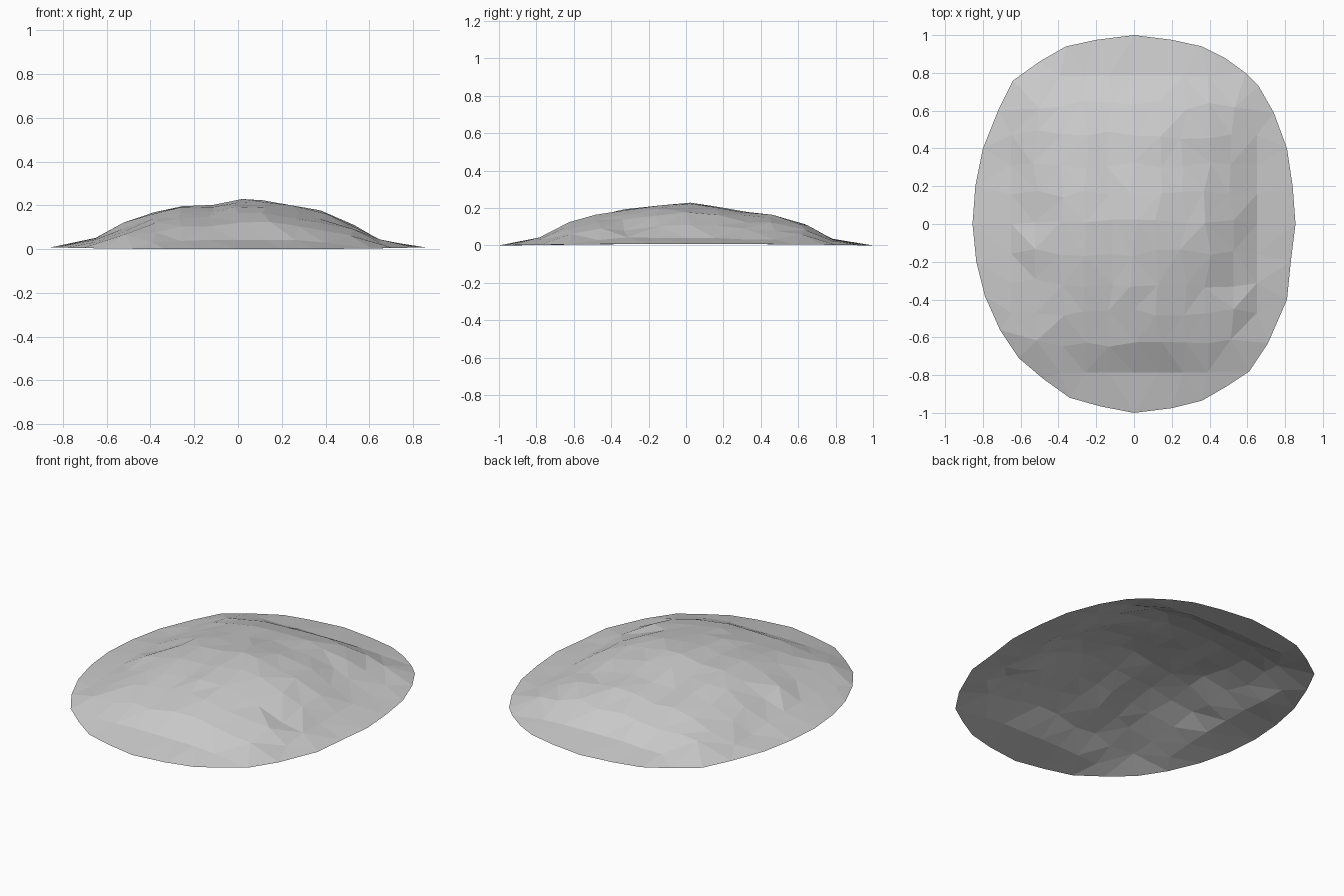
import bpy, math, random
from mathutils import Vector
from mathutils.geometry import delaunay_2d_cdt

if "Cube" in bpy.data.objects:
    bpy.data.objects.remove(bpy.data.objects["Cube"], do_unlink=True)
random.seed(4)

HALF_X, HALF_Y, POWER = 0.855, 1.0, 2.33
# Rim corners, anticlockwise from the left side
RIM = [(0.855, 0), (0.84, 0.2), (0.81, 0.4), (0.74, 0.59), (0.66, 0.73), (0.59, 0.8),
       (0.48, 0.88), (0.36, 0.94), (0.2, 0.975), (0, 1), (-0.2, 0.975), (-0.36, 0.94),
       (-0.5, 0.86), (-0.64, 0.76), (-0.72, 0.6), (-0.8, 0.4), (-0.84, 0.2), (-0.855, 0),
       (-0.835, -0.2), (-0.79, -0.38), (-0.71, -0.56), (-0.61, -0.71), (-0.48, -0.82),
       (-0.34, -0.92), (-0.18, -0.965), (0, -1), (0.2, -0.975), (0.36, -0.935),
       (0.49, -0.86), (0.61, -0.78), (0.71, -0.63), (0.81, -0.4), (0.83, -0.2)]
ACROSS = [(-0.85, 0.008), (-0.64, 0.05), (-0.46, 0.147), (-0.35, 0.183), (-0.25, 0.2),
          (-0.13, 0.204), (0, 0.228), (0.1, 0.23), (0.2, 0.214), (0.38, 0.172),
          (0.52, 0.108), (0.65, 0.045), (0.85, 0.008)]
ALONG = [(-1, 0), (-0.79, 0.042), (-0.6, 0.137), (-0.45, 0.17), (-0.28, 0.205),
         (-0.05, 0.23), (0.05, 0.228), (0.15, 0.215), (0.3, 0.187), (0.45, 0.17),
         (0.6, 0.135), (0.78, 0.035), (1, 0)]
# Local humps and hollows: x, y, height
BUMPS = [(-0.5, -0.15, 0.015), (-0.5, 0.02, -0.018), (-0.5, -0.32, -0.01),
         (0.33, -0.18, 0.012), (0.45, -0.31, -0.012), (0.48, 0.0, 0.015),
         (0.5, -0.5, 0.015), (-0.39, -0.62, -0.012)]


def profile(points, t):
    for (a, za), (b, zb) in zip(points, points[1:]):
        if a <= t <= b:
            return za + (zb - za) * (t - a) / (b - a)
    return 0


def radius(x, y):
    return (abs(x / HALF_X) ** POWER + abs(y / HALF_Y) ** POWER) ** (1 / POWER)


def height(x, y):
    z = profile(ACROSS, x) * profile(ALONG, y) / 0.23
    for bx, by, h in BUMPS:
        z += h * math.exp(-((x - bx) ** 2 + (y - by) ** 2) / 0.008)
    return max(z + random.uniform(-0.005, 0.005), 0.012)


# Thin outer rim
verts = [Vector((x, y, 0.008 * abs(x / HALF_X) ** 3)) for x, y in RIM]

# Rough rows of terrain inside the rim
for j in range(-5, 6):
    for i in range(-5, 6):
        x, y = i * 0.13, j * 0.157
        if radius(x, y) < 0.93:
            inner = abs(i) < 5 and abs(j) < 5
            x += random.uniform(-0.02, 0.02) * inner
            y += random.uniform(-0.025, 0.025) * inner
            verts.append(Vector((x, y, height(x, y))))

# Open triangulated shell
flat = [v.to_2d() for v in verts]
rim_edges = [(i, (i + 1) % len(RIM)) for i in range(len(RIM))]
points, _, faces, origins, _, _ = delaunay_2d_cdt(flat, rim_edges, [], 1, 1e-5)
coords = [(p.x, p.y, verts[o[0]].z) for p, o in zip(points, origins)]
mesh = bpy.data.meshes.new("hill")
mesh.from_pydata(coords, [], faces)
mesh.update()
if mesh.polygons[0].normal.z < 0:
    mesh.flip_normals()
hill = bpy.data.objects.new("hill", mesh)
bpy.context.collection.objects.link(hill)

# Plain stone colour
stone = bpy.data.materials.new("light grey stone")
stone.use_nodes = True
colour = (0.6, 0.6, 0.6, 1)
stone.diffuse_color = colour
stone.node_tree.nodes["Principled BSDF"].inputs["Base Color"].default_value = colour
mesh.materials.append(stone)
